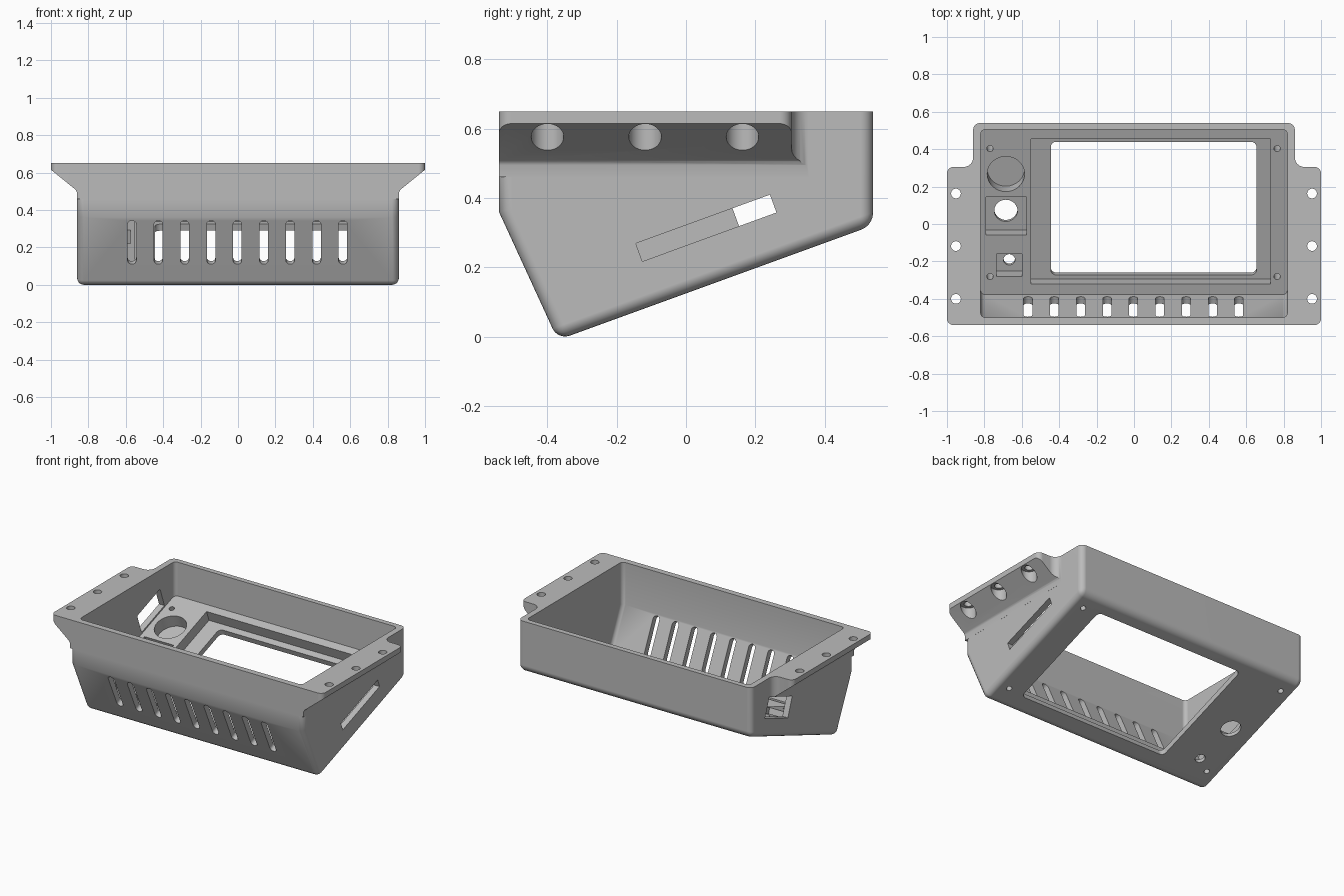
import bpy, bmesh, math
from mathutils import Matrix

cube = bpy.data.objects.get("Cube")
if cube:
    bpy.data.objects.remove(cube, do_unlink=True)

grey = bpy.data.materials.new("plain grey")
grey.use_nodes = True
grey.diffuse_color = (0.5, 0.5, 0.5, 1)
grey.node_tree.nodes["Principled BSDF"].inputs["Base Color"].default_value = (0.5, 0.5, 0.5, 1)

# Working frames: flat plan, side profile, front profile, tilted floor, slanted front wall
PLAN = Matrix.Identity(4)
SIDE = Matrix(((0, 0, 1, 0), (1, 0, 0, 0), (0, 1, 0, 0), (0, 0, 0, 1)))
FRONT = Matrix.Rotation(math.radians(90), 4, "X")
APEX = Matrix.Translation((0, -0.37, -0.01))
FLOOR = APEX @ Matrix.Rotation(math.radians(20), 4, "X")
FRONT_WALL = APEX @ Matrix.Rotation(math.radians(114.7), 4, "X")
FLOOR_SIDE = FLOOR @ SIDE


def arc(cx, cy, r, start, end, steps=6):
    angles = [math.radians(start + (end - start) * i / steps) for i in range(steps + 1)]
    return [(cx + r * math.cos(a), cy + r * math.sin(a)) for a in angles]


def rect(x0, x1, y0, y1, r=0):
    if r == 0:
        return [(x0, y0), (x1, y0), (x1, y1), (x0, y1)]
    return (arc(x1 - r, y0 + r, r, -90, 0) + arc(x1 - r, y1 - r, r, 0, 90)
            + arc(x0 + r, y1 - r, r, 90, 180) + arc(x0 + r, y0 + r, r, 180, 270))


def disc(cx, cy, r):
    return arc(cx, cy, r, 0, 360, 32)[:-1]


def prisms(name, outlines, low, high, frame, bevel=0, rule=None):
    """Extrude closed outlines between two depths of a frame, as one object."""
    bm = bmesh.new()
    for outline in outlines:
        rings = [[bm.verts.new(frame @ Matrix.Translation((a, b, c)).translation)
                  for a, b in outline] for c in (low, high)]
        bm.faces.new(rings[0][::-1])
        bm.faces.new(rings[1])
        for i in range(len(outline)):
            j = (i + 1) % len(outline)
            bm.faces.new((rings[0][i], rings[0][j], rings[1][j], rings[1][i]))
    bmesh.ops.remove_doubles(bm, verts=bm.verts[:], dist=1e-5)
    bmesh.ops.recalc_face_normals(bm, faces=bm.faces[:])
    if bevel:
        edges = [e for e in bm.edges if rule(e.verts[0].co, e.verts[1].co)]
        bmesh.ops.bevel(bm, geom=edges, offset=bevel, offset_type="OFFSET",
                        segments=5, profile=0.5, affect="EDGES", clamp_overlap=True)
    mesh = bpy.data.meshes.new(name)
    bm.to_mesh(mesh)
    bm.free()
    obj = bpy.data.objects.new(name, mesh)
    mesh.materials.append(grey)
    bpy.context.collection.objects.link(obj)
    return obj


def combine(target, tool, operation="DIFFERENCE"):
    tool.hide_render = True
    mod = target.modifiers.new(tool.name, "BOOLEAN")
    mod.operation, mod.solver, mod.object = operation, "EXACT", tool
    bpy.ops.object.select_all(action="DESELECT")
    bpy.context.view_layer.objects.active = target
    target.select_set(True)
    bpy.ops.object.modifier_apply(modifier=mod.name)
    bpy.data.objects.remove(tool, do_unlink=True)


# Outer shell, rounded everywhere but at the rim and the front crease
def shell_rule(p, q):
    rim = min(p.z, q.z) > 0.64
    crease = abs(p.z - q.z) < 0.001 and 0.35 < p.z < 0.37
    return not rim and not crease


shell = [(-0.54, 0.65), (-0.54, 0.36), (-0.37, -0.01), (0.54, 0.321), (0.54, 0.65)]
housing = prisms("housing", [shell], -0.86, 0.86, SIDE, 0.036, shell_rule)

# Mounting ears with a sloped underside
for s in (-1, 1):
    plan = ([(0.7, -0.54)] + arc(0.965, -0.505, 0.035, -90, 0)
            + arc(0.965, 0.27, 0.035, 0, 90)
            + arc(0.91, 0.355, 0.05, 270, 180) + [(0.7, 0.355)])
    ear = prisms("ear", [[(s * x, y) for x, y in plan]], 0.46, 0.65, PLAN)
    under = [(1.1, 0.615), (1, 0.615), (0.868, 0.508), (0.861, 0.495), (0.859, 0.4), (1.1, 0.4)]
    combine(ear, prisms("ear_underside", [[(s * x, z) for x, z in under]], -0.8, 0.8, FRONT))
    combine(housing, ear, "UNION")

# Hollow interior
hollow = [(-0.5, 0.8), (-0.5, 0.368), (-0.378, 0.104), (0.505, 0.425), (0.505, 0.8)]
combine(housing, prisms("hollow", [hollow], -0.82, 0.82, SIDE, 0.025,
        lambda p, q: abs(p.x - q.x) < 0.001 and abs(p.y - q.y) < abs(p.z - q.z)))

# Screen recess and window in the floor
combine(housing, prisms("screen_recess", [rect(-0.55, 0.73, 0.093, 0.918)], 0.037, 0.115, FLOOR))
combine(housing, prisms("screen_window", [rect(-0.445, 0.655, 0.117, 0.875, 0.03)], -0.05, 0.06, FLOOR))

# Blind pockets beside the screen, and the through holes
pockets = [disc(-0.685, 0.718, 0.1), rect(-0.79, -0.575, 0.37, 0.588), rect(-0.735, -0.6, 0.136, 0.263)]
combine(housing, prisms("control_pockets", pockets, 0.025, 0.115, FLOOR))
holes = [disc(-0.685, 0.479, 0.062), disc(-0.667, 0.2, 0.031)]
holes += [disc(x, u, 0.017) for x in (-0.77, 0.765) for u in (0.134, 0.862)]
combine(housing, prisms("floor_holes", holes, -0.05, 0.15, FLOOR))

# Front vents
vents = []
for i in range(9):
    x = -0.567 + 0.141 * i
    vents.append(rect(x - 0.023, x + 0.023, 0.132, 0.388, 0.022))
combine(housing, prisms("front_vents", vents, -0.1, 0.06, FRONT_WALL))

# Card slot and port in the side walls
combine(housing, prisms("long_slot", [rect(0.307, 0.719, 0.13, 0.185)], 0.78, 0.9, FLOOR_SIDE))
combine(housing, prisms("short_port", [rect(0.604, 0.86, 0.12, 0.255)], -0.9, -0.78, FLOOR_SIDE))

# Ear screw holes with counterbores from below
spots = [(x, y) for x in (-0.952, 0.952) for y in (-0.4, -0.118, 0.163)]
combine(housing, prisms("ear_counterbores", [disc(x, y, 0.047) for x, y in spots], 0.45, 0.615, PLAN))
combine(housing, prisms("ear_holes", [disc(x, y, 0.026) for x, y in spots], 0.55, 0.7, PLAN))

# Shading
bpy.context.view_layer.objects.active = housing
housing.select_set(True)
bpy.ops.object.shade_smooth_by_angle(angle=math.radians(30))
weighted = housing.modifiers.new("weighted_normals", "WEIGHTED_NORMAL")
weighted.keep_sharp = True
